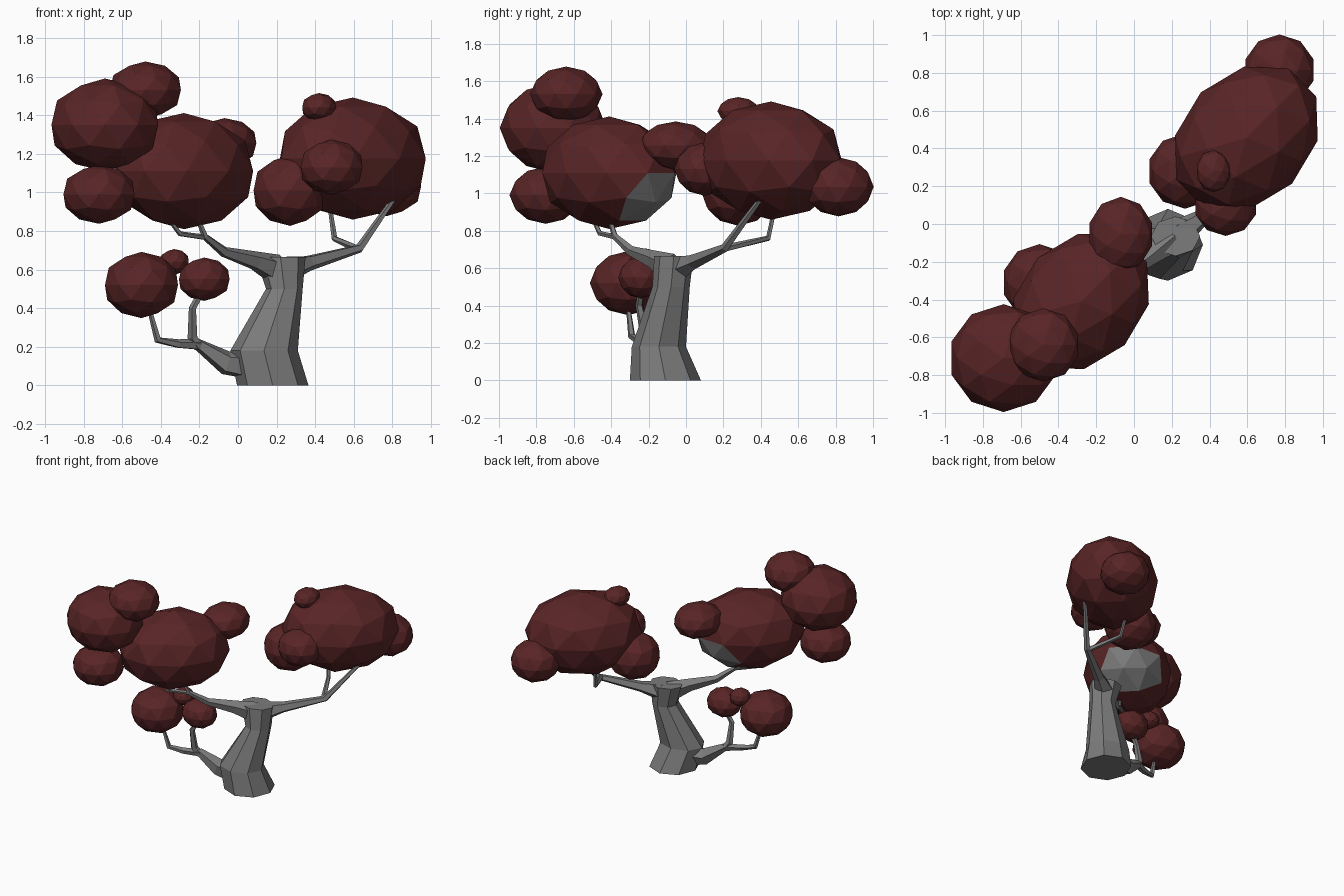
import bpy, bmesh, math
from mathutils import Vector

if "Cube" in bpy.data.objects:
    bpy.data.objects.remove(bpy.data.objects["Cube"], do_unlink=True)


def material(name, rgb):
    m = bpy.data.materials.new(name)
    m.use_nodes = True
    m.diffuse_color = (*rgb, 1)
    bsdf = m.node_tree.nodes["Principled BSDF"]
    bsdf.inputs["Base Color"].default_value = (*rgb, 1)
    bsdf.inputs["Roughness"].default_value = 0.9
    return m


LEAF = material("dark_red_leaf", (0.1, 0.018, 0.019))
BARK = material("grey_bark", (0.2, 0.2, 0.2))


def finish(name, bm, *mats):
    bmesh.ops.recalc_face_normals(bm, faces=bm.faces)
    me = bpy.data.meshes.new(name)
    bm.to_mesh(me)
    bm.free()
    for m in mats:
        me.materials.append(m)
    ob = bpy.data.objects.new(name, me)
    bpy.context.collection.objects.link(ob)
    return ob


def loft(name, rings):
    """Skin a list of equal rings and cap both ends."""
    bm = bmesh.new()
    loops = [[bm.verts.new(p) for p in ring] for ring in rings]
    n = len(loops[0])
    for a, b in zip(loops, loops[1:]):
        for i in range(n):
            j = (i + 1) % n
            bm.faces.new((a[i], a[j], b[j], b[i]))
    bm.faces.new(loops[0])
    bm.faces.new(loops[-1])
    return finish(name, bm, BARK)


def branch(name, path, radii, sides=5):
    """Tapered tube along a bent path."""
    pts = [Vector(p) for p in path]
    rings = []
    for k, (p, r) in enumerate(zip(pts, radii)):
        t = (pts[min(k + 1, len(pts) - 1)] - pts[max(k - 1, 0)]).normalized()
        side = t.cross(Vector((1, -1, 0))).normalized()
        up = t.cross(side)
        angles = [math.tau * i / sides for i in range(sides)]
        rings.append([p + r * (math.cos(a) * side + math.sin(a) * up) for a in angles])
    return loft(name, rings)


def blob(name, centre, size, spin=0):
    """Faceted leaf clump."""
    bm = bmesh.new()
    bmesh.ops.create_icosphere(bm, subdivisions=2, radius=1.02)
    ob = finish(name, bm, LEAF, BARK)
    ob.location, ob.scale = centre, size
    ob.rotation_euler.z = math.radians(spin)
    return ob


# Trunk: centre x, centre y, half width, half depth, height
trunk = []
for cx, cy, rx, ry, z in [(.18, -.11, .185, .19, 0), (.135, -.145, .175, .145, .18),
                          (.24, -.08, .095, .10, .5), (.22, -.065, .13, .105, .665)]:
    trunk.append([(cx + rx * math.cos(math.tau * i / 8),
                   cy + ry * math.sin(math.tau * i / 8), z) for i in range(8)])
loft("trunk", trunk)

# Lower branch and its two twigs
branch("lower_branch", [(.12, -.13, .1), (-.06, -.16, .115), (-.21, -.2, .215)],
       [.09, .065, .03])
branch("lower_inner_twig", [(-.2, -.2, .2), (-.235, -.22, .25), (-.235, -.25, .4), (-.19, -.24, .48)],
       [.03, .027, .02, .018])
branch("lower_outer_twig", [(-.2, -.2, .21), (-.31, -.25, .215), (-.415, -.29, .235), (-.46, -.31, .4)],
       [.03, .024, .02, .012])

# Upper right branch and twigs
branch("upper_right_branch", [(.2, -.08, .6), (.09, -.17, .645), (-.07, -.29, .69), (-.17, -.38, .77), (-.21, -.41, .87)],
       [.08, .05, .028, .018, .012])
branch("upper_right_twig", [(-.16, -.37, .765), (-.3, -.46, .785), (-.38, -.51, .89)],
       [.015, .014, .01])

# Upper left branch and twigs
branch("upper_left_branch", [(.24, -.05, .6), (.37, .04, .635), (.63, .21, .71), (.81, .4, .97)],
       [.08, .042, .024, .014])
branch("upper_left_twig", [(.62, .2, .705), (.5, .44, .76), (.48, .47, .9)],
       [.02, .016, .012])

# Right crown
crown = blob("right_crown", (-.28, -.41, 1.11), (.405, .32, .295), 45)
blob("right_crown_outer", (-.69, -.71, 1.35), (.285, .28, .235))
blob("right_crown_top", (-.48, -.64, 1.53), (.19, .19, .145))
blob("right_crown_low", (-.72, -.75, .99), (.19, .19, .15))
blob("right_crown_back", (-.07, -.055, 1.255), (.17, .195, .127))

# Bare patch on the inner underside of the right crown
for face in crown.data.polygons:
    c = face.center
    if c.x > .35 and c.z < -.05 and c.y > -.4:
        face.material_index = 1

# Left crown
blob("left_crown", (.595, .455, 1.175), (.43, .335, .31), 45)
blob("left_crown_inner", (.27, .28, 1.01), (.195, .195, .18))
blob("left_crown_front", (.485, .1, 1.13), (.165, .16, .14))
blob("left_crown_top", (.42, .28, 1.44), (.09, .11, .073))
blob("left_crown_back", (.77, .815, 1.035), (.185, .185, .155))

# Lower clumps
blob("lower_clump_large", (-.5, -.31, .52), (.195, .2, .168))
blob("lower_clump_inner", (-.175, -.24, .55), (.135, .12, .11))
blob("lower_clump_small", (-.33, -.22, .64), (.077, .08, .065))
